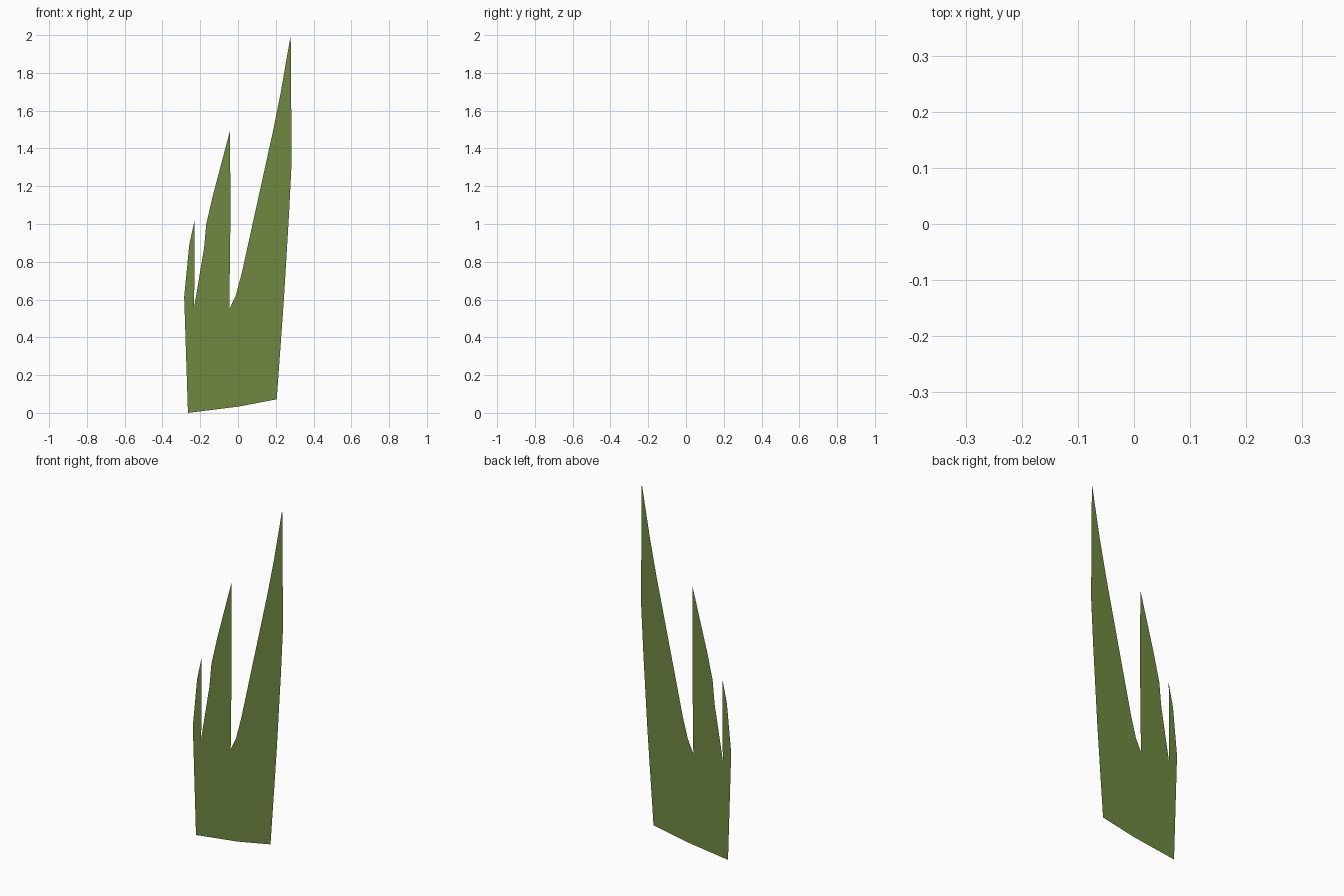
import bpy, bmesh

# Grass colour
green = bpy.data.materials.new("grass_green")
green.diffuse_color = (0.162, 0.25, 0.052, 1)

# Outline runs, as (x, z), anticlockwise seen from the front
base = [(-0.265, 0.0), (0.0, 0.033), (0.205, 0.072)]
tall_blade = [(0.243, 0.60), (0.25, 0.84), (0.27, 1.05), (0.284, 1.33),
              (0.278, 1.60), (0.279, 2.0), (0.227, 1.70), (0.185, 1.49),
              (0.117, 1.18), (0.053, 0.84), (0.02, 0.74), (-0.012, 0.62),
              (-0.046, 0.548)]
middle_blade = [(-0.057, 0.65), (-0.057, 0.855), (-0.04, 1.035),
                (-0.045, 1.26), (-0.042, 1.495), (-0.132, 1.155),
                (-0.168, 1.0), (-0.19, 0.76), (-0.232, 0.56)]
short_blade = [(-0.241, 0.65), (-0.23, 1.02), (-0.258, 0.89), (-0.285, 0.615)]

# Flat tuft: one card joined at the base, facing -y
bm = bmesh.new()
outline = base + tall_blade + middle_blade + short_blade
bm.faces.new([bm.verts.new((x, 0, z)) for x, z in outline])
bmesh.ops.triangulate(bm, faces=bm.faces[:])
mesh = bpy.data.meshes.new("grass_tuft")
bm.to_mesh(mesh)
bm.free()
mesh.materials.append(green)
tuft = bpy.data.objects.new("grass_tuft", mesh)
bpy.context.collection.objects.link(tuft)
